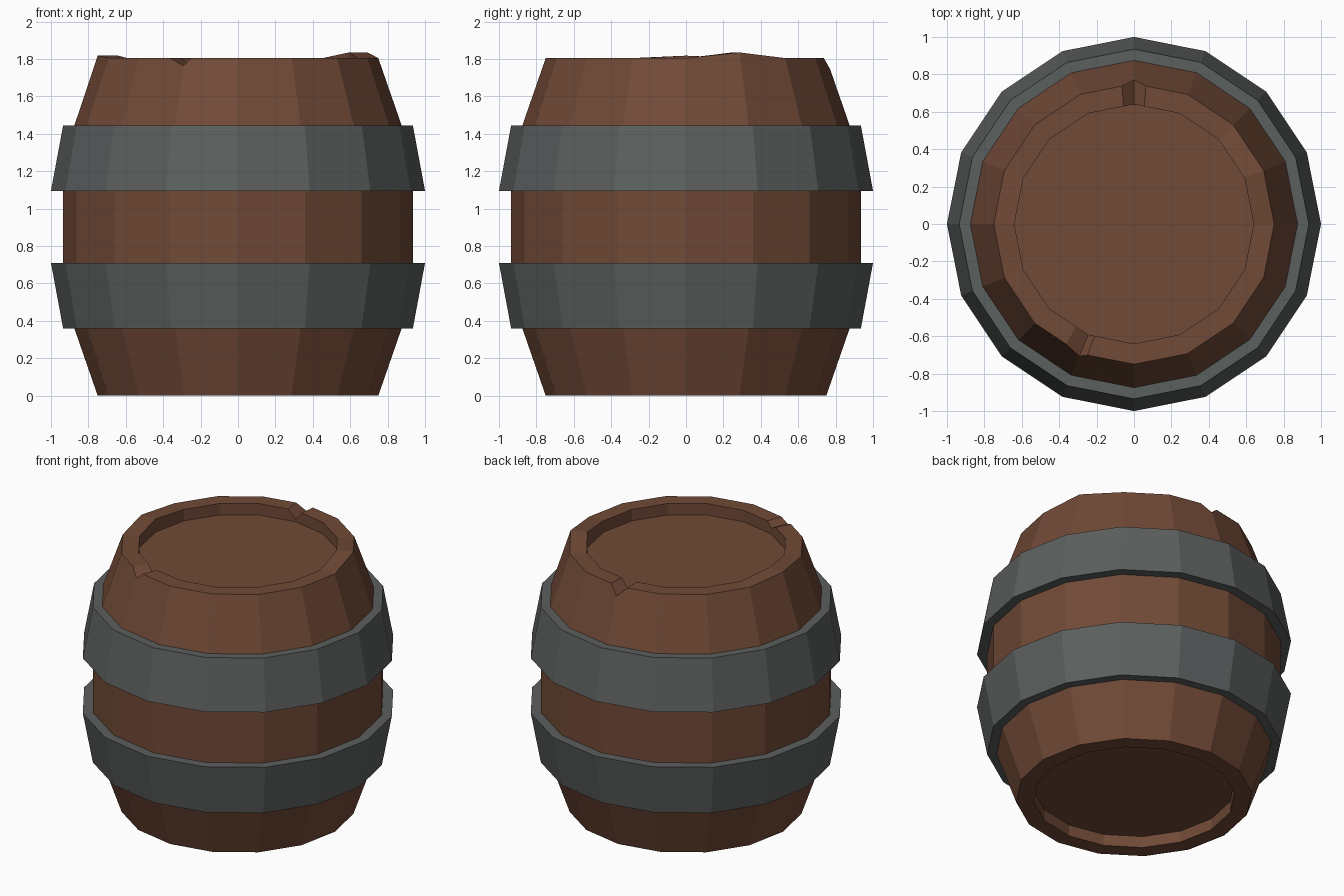
import bpy, bmesh
from math import radians, cos, sin

if "Cube" in bpy.data.objects:
    bpy.data.objects.remove(bpy.data.objects["Cube"])

SIDES = 16
STEP = 360 / SIDES
TOP = 1.805
INNER = 0.64
RECESS = 0.08


def material(name, color):
    m = bpy.data.materials.new(name)
    m.diffuse_color = (*color, 1)
    m.use_nodes = True
    m.node_tree.nodes["Principled BSDF"].inputs["Base Color"].default_value = m.diffuse_color
    return m


def finish(bm, name, mat):
    bmesh.ops.recalc_face_normals(bm, faces=bm.faces[:])
    me = bpy.data.meshes.new(name)
    bm.to_mesh(me)
    bm.free()
    me.materials.append(mat)
    ob = bpy.data.objects.new(name, me)
    bpy.context.collection.objects.link(ob)
    return ob


def chord(r, deg):
    # radius at an angle on a regular 16-sided outline
    off = deg % STEP - STEP / 2
    return r * cos(radians(STEP / 2)) / cos(radians(off))


def point(bm, r, deg, z):
    r = chord(r, deg)
    return bm.verts.new((r * cos(radians(deg)), r * sin(radians(deg)), z))


def ring(bm, r, z):
    return [point(bm, r, i * STEP, z) for i in range(SIDES)]


def bridge(bm, a, b):
    n = len(a)
    for i in range(n):
        j = (i + 1) % n
        bm.faces.new((a[i], a[j], b[j], b[i]))


wood = material("wood", (0.165, 0.068, 0.038))
iron = material("iron", (0.105, 0.115, 0.112))

# Barrel body: recessed bottom and bulging staves
bm = bmesh.new()
profile = [(INNER, RECESS), (INNER, 0), (0.75, 0), (0.875, 0.36),
           (0.935, 0.71), (0.935, 1.095), (0.875, 1.445)]
rings = [ring(bm, r, z) for r, z in profile]
bm.faces.new(rings[0])
for a, b in zip(rings, rings[1:]):
    bridge(bm, a, b)

# Worn top rim: angle -> height, with two chips and two raised staves
heights = {i * STEP: TOP for i in range(SIDES)}
heights.update({22.5: 1.835, 180: 1.818, 85: TOP, 90: 1.745, 95: TOP,
                240.5: TOP, 247.5: 1.765, 250.5: TOP})
angles = sorted(heights)
outer, inner, lid = [], [], []
for a in angles:
    z = heights[a]
    outer.append(point(bm, 0.75 + max(0, TOP - z) * 0.347, a, z))
    inner.append(point(bm, INNER, a, z))
    lid.append(point(bm, INNER, a, TOP - RECESS))
bridge(bm, outer, inner)
bridge(bm, inner, lid)
bm.faces.new(lid)

# Upper staves reach up to the worn rim
for i in range(SIDES):
    lo, hi = i * STEP, (i + 1) * STEP
    edge = [v for a, v in zip(angles, outer) if lo <= a <= hi]
    if i == SIDES - 1:
        edge.append(outer[0])
    base = rings[-1]
    bm.faces.new([base[(i + 1) % SIDES], base[i]] + edge)
finish(bm, "barrel_body", wood)

# Two iron hoops, mirrored about mid height
for name, narrow, wide in (("lower_hoop", 0.36, 0.71), ("upper_hoop", 1.445, 1.095)):
    bm = bmesh.new()
    section = [(0.875, narrow), (0.935, narrow), (1.0, wide), (0.935, wide)]
    loops = [ring(bm, r, z) for r, z in section]
    for k in range(4):
        bridge(bm, loops[k], loops[(k + 1) % 4])
    finish(bm, name, iron)
